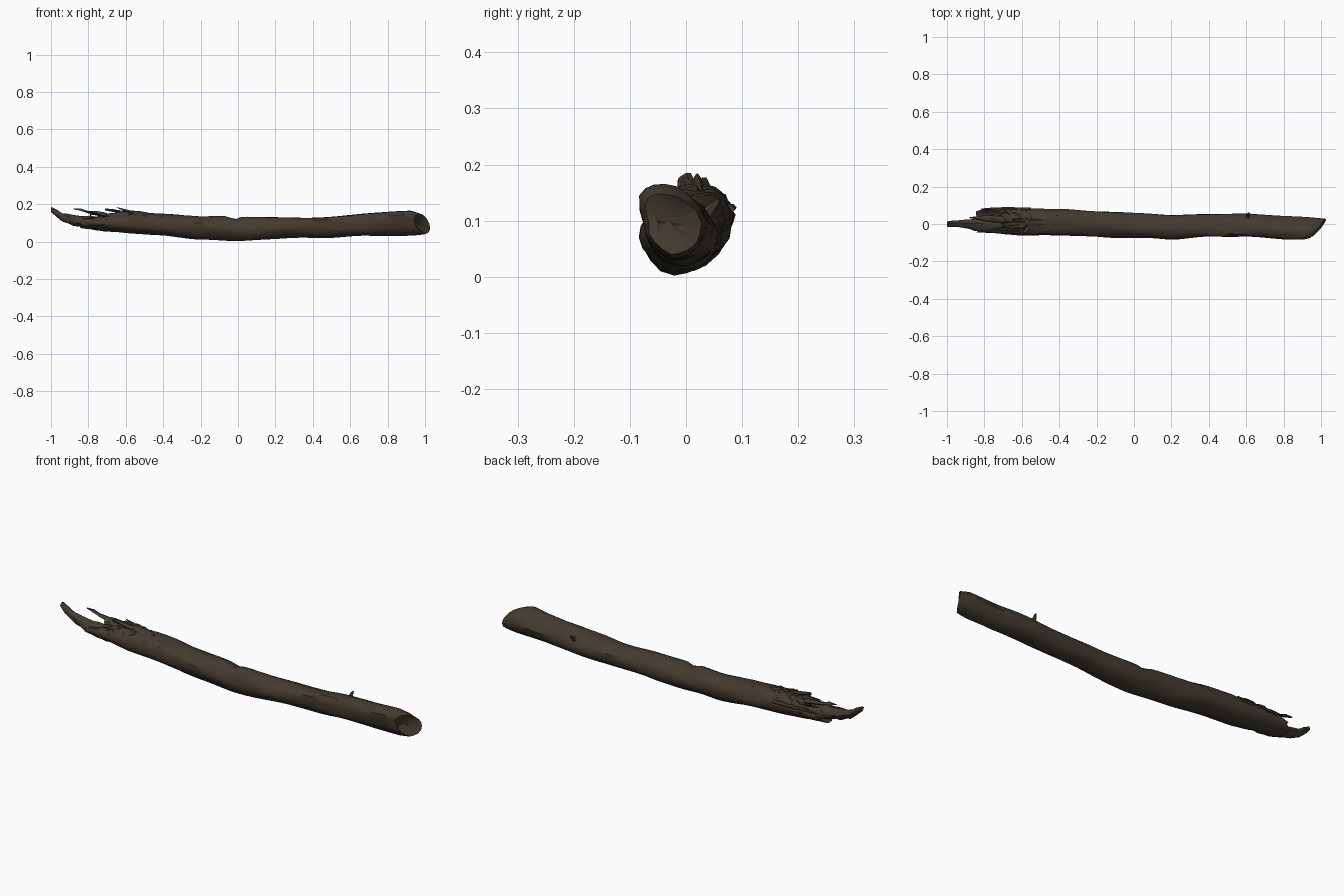
import bpy, bmesh, math, random
from mathutils import Vector, noise

random.seed(4)
if "Cube" in bpy.data.objects:
    bpy.data.objects.remove(bpy.data.objects["Cube"], do_unlink=True)

bark = bpy.data.materials.new("dark_bark")
bark.use_nodes = True
bark.diffuse_color = (0.055, 0.043, 0.029, 1)
bsdf = bark.node_tree.nodes["Principled BSDF"]
bsdf.inputs["Base Color"].default_value = bark.diffuse_color
bsdf.inputs["Roughness"].default_value = 0.9


def section(stations, x):
    """Bounds (y0, y1, z0, z1) at x, interpolated between stations."""
    for a, b in zip(stations, stations[1:]):
        if x <= b[0]:
            t = (x - a[0]) / (b[0] - a[0])
            return [p + (q - p) * t for p, q in zip(a[1:], b[1:])]
    return stations[-1][1:]


def loft(name, stations, sides, steps, shape=None, caps=(0, 0)):
    """Tube through the stations; caps are how far each end is sunk in."""
    bm = bmesh.new()
    x0, x1 = stations[0][0], stations[-1][0]
    rings = []
    for i in range(steps + 1):
        x = x0 + (x1 - x0) * i / steps
        ya, yb, za, zb = section(stations, x)
        ring = []
        for j in range(sides):
            a = math.tau * j / sides
            p = Vector((x, (ya + yb) / 2 + math.cos(a) * (yb - ya) / 2,
                        (za + zb) / 2 + math.sin(a) * (zb - za) / 2))
            ring.append(bm.verts.new(shape(p, a) if shape else p))
        rings.append(ring)
    for r, s in zip(rings, rings[1:]):
        for j in range(sides):
            k = (j + 1) % sides
            bm.faces.new((r[j], r[k], s[k], s[j]))
    for ring, depth in ((rings[0], caps[0]), (rings[-1], -caps[1])):
        mid = sum((v.co for v in ring), Vector()) / sides
        inner = []
        for v in ring:
            co = mid.lerp(v.co, 0.6)
            co.x += depth * random.uniform(0.4, 1)
            inner.append(bm.verts.new(co))
        for j in range(sides):
            k = (j + 1) % sides
            bm.faces.new((ring[j], ring[k], inner[k], inner[j]))
        hub = bm.verts.new(mid + Vector((depth, 0, 0)))
        for j in range(sides):
            bm.faces.new((inner[j], inner[(j + 1) % sides], hub))
    bmesh.ops.recalc_face_normals(bm, faces=bm.faces)
    mesh = bpy.data.meshes.new(name)
    bm.to_mesh(mesh)
    bm.free()
    mesh.materials.append(bark)
    obj = bpy.data.objects.new(name, mesh)
    bpy.context.collection.objects.link(obj)
    bpy.ops.object.select_all(action="DESELECT")
    obj.select_set(True)
    bpy.context.view_layer.objects.active = obj
    bpy.ops.object.shade_smooth_by_angle(angle=math.radians(40))
    return obj


def weathered(p, a):
    """Bark relief, top notch, torn left end and slanted right end."""
    up, back = math.sin(a), math.cos(a)
    relief = noise.noise(Vector((p.x * 5, back * 1.6, up * 1.6)))
    p.z += relief * 0.008 * up
    p.y += relief * 0.008 * back
    if up > 0:
        p.z -= 0.018 * up * math.exp(-((p.x + 0.02) / 0.03) ** 2)
        # the crown leans forward towards the right end
        p.y -= 0.03 * up * max(0, p.x)
    if p.x < -0.5:
        tear = 1 - 0.45 * max(0, up) ** 2 + random.uniform(-0.09, 0.03)
        p.x = -0.5 + (p.x + 0.5) * tear
        if up > 0.3:
            p.z += random.uniform(-0.014, 0.006)
    if p.x > 0.85:
        p.x += (p.x - 0.85) * (0.25 * back - 0.12 * up - 0.1)
    return p


# Main trunk: x, back-to-front bounds, bottom and top
trunk = [
    (-0.84, -0.045, 0.082, 0.07, 0.145), (-0.72, -0.053, 0.09, 0.057, 0.165),
    (-0.6, -0.062, 0.087, 0.045, 0.162), (-0.4, -0.066, 0.08, 0.031, 0.15),
    (-0.2, -0.066, 0.07, 0.012, 0.138), (0, -0.075, 0.055, 0.004, 0.136),
    (0.2, -0.08, 0.05, 0.014, 0.126), (0.4, -0.07, 0.055, 0.02, 0.13),
    (0.6, -0.066, 0.058, 0.026, 0.142), (0.8, -0.076, 0.042, 0.032, 0.156),
    (0.95, -0.077, 0.036, 0.035, 0.168), (1, -0.066, 0.032, 0.042, 0.15),
]
loft("trunk", trunk, 18, 60, weathered, (0.1, 0.02))


def torn(p, a):
    p.z += random.uniform(-0.005, 0.005)
    p.y += random.uniform(-0.003, 0.003)
    return p


# Long tongue of wood left at the broken end
tongue = [
    (-1, -0.013, 0.013, 0.16, 0.185), (-0.95, -0.018, 0.02, 0.115, 0.16),
    (-0.9, -0.022, 0.02, 0.092, 0.142), (-0.83, -0.043, 0.03, 0.074, 0.133),
    (-0.7, -0.05, 0.06, 0.06, 0.14),
]
loft("broken_tongue", tongue, 9, 10, torn, (0.01, 0))

# Splinters: tip, root, root thickness
splinters = {
    "rear_splinter": ((-0.8, 0.083, 0.126), (-0.55, 0.07, 0.12), 0.036),
    "upper_splinter": ((-0.88, 0.036, 0.176), (-0.68, 0.02, 0.135), 0.04),
    "crown_flake": ((-0.71, 0.0, 0.172), (-0.48, 0.01, 0.142), 0.044),
    "rear_flake": ((-0.79, 0.06, 0.145), (-0.55, 0.045, 0.135), 0.04),
    "front_flake": ((-0.75, -0.03, 0.138), (-0.5, -0.03, 0.125), 0.036),
    "crown_chip": ((-0.65, 0.02, 0.183), (-0.54, 0.02, 0.148), 0.03),
}
for name, (tip, root, w) in splinters.items():
    path = []
    for t, r in ((0, 0.002), (0.3, w * 0.3), (0.65, w * 0.42), (1, w * 0.5)):
        x, y, z = Vector(tip).lerp(Vector(root), t)
        path.append((x, y - r, y + r, z - r * 0.6, z + r * 0.6))
    loft(name, path, 6, 5, torn if w > 0.036 else None)

# Small twig stub on the upper back
bpy.ops.mesh.primitive_cone_add(vertices=6, radius1=0.013, radius2=0.004, depth=0.04,
                                location=(0.61, 0.046, 0.122), rotation=(-0.7, 0.2, 0))
stub = bpy.context.object
stub.name = stub.data.name = "twig_stub"
stub.data.materials.append(bark)
